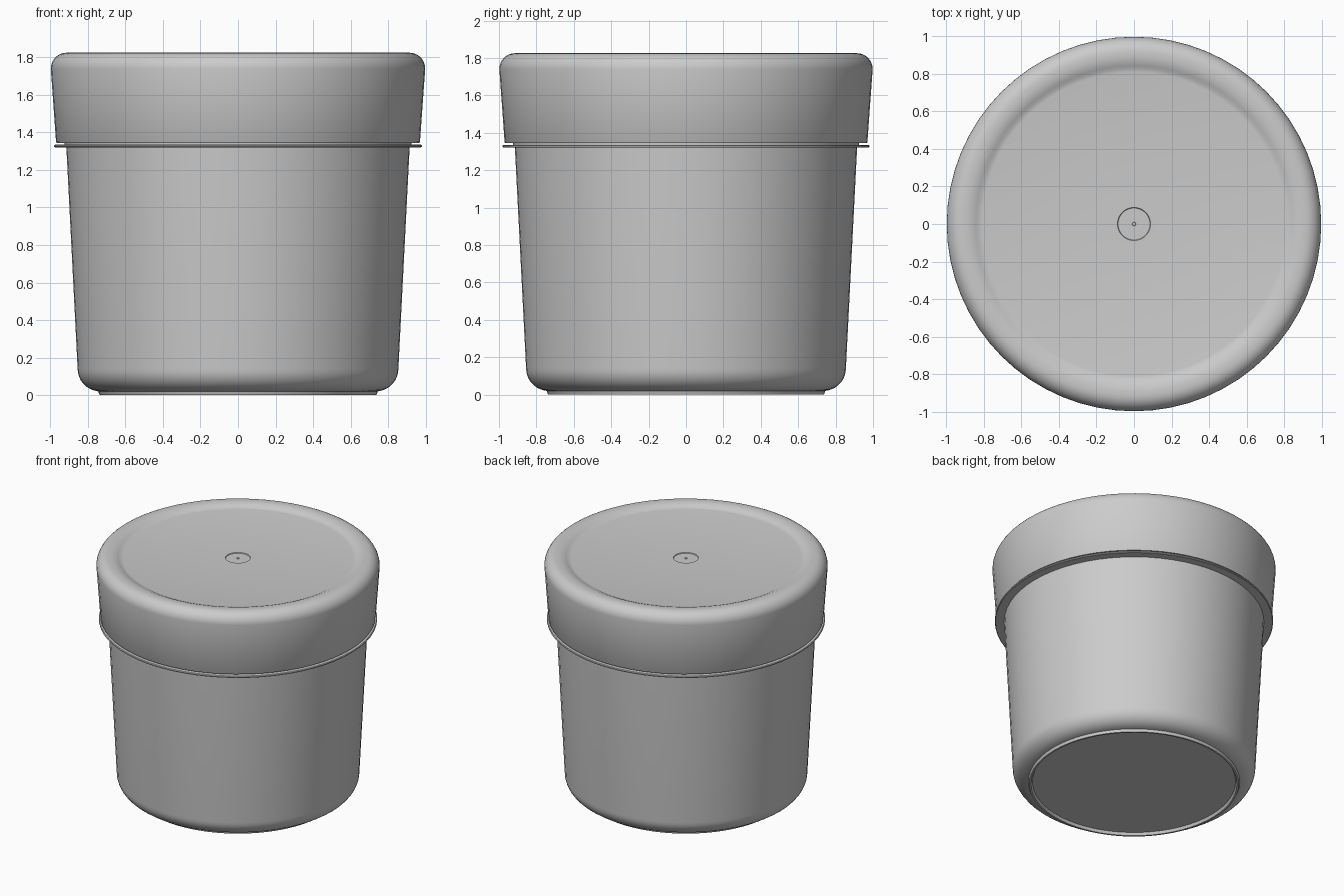
import bpy, bmesh, math

if "Cube" in bpy.data.objects:
    bpy.data.objects.remove(bpy.data.objects["Cube"])

SEGMENTS = 64


def arc(cx, cz, rx, rz, a0, a1, n=8):
    """Points of an elliptical arc in the (radius, height) plane."""
    return [(cx + rx * math.cos(math.radians(a0 + (a1 - a0) * i / n)),
             cz + rz * math.sin(math.radians(a0 + (a1 - a0) * i / n)))
            for i in range(n + 1)]


def lathe(name, profile):
    """Spin a (radius, height) profile about z."""
    bm = bmesh.new()
    verts = [bm.verts.new((r, 0, z)) for r, z in profile]
    edges = [bm.edges.new(pair) for pair in zip(verts, verts[1:])]
    bmesh.ops.spin(bm, geom=verts + edges, cent=(0, 0, 0), axis=(0, 0, 1),
                   angle=math.tau, steps=SEGMENTS, use_duplicate=False)
    bmesh.ops.remove_doubles(bm, verts=bm.verts, dist=1e-4)
    bmesh.ops.recalc_face_normals(bm, faces=bm.faces)
    mesh = bpy.data.meshes.new(name)
    bm.to_mesh(mesh)
    bm.free()
    obj = bpy.data.objects.new(name, mesh)
    bpy.context.collection.objects.link(obj)
    bpy.ops.object.select_all(action='DESELECT')
    obj.select_set(True)
    bpy.context.view_layer.objects.active = obj
    bpy.ops.object.shade_smooth_by_angle(angle=math.radians(32))
    return obj


# Tub: recessed base, foot ring, tapered wall, thin flange, neck, hollow inside
lathe("tub",
      [(0, 0.02), (0.715, 0.02), (0.725, 0.0), (0.738, 0.0), (0.745, 0.02)]
      + arc(0.735, 0.14, 0.12, 0.12, -80, 0)
      + [(0.915, 1.32), (0.975, 1.32), (0.98, 1.324), (0.98, 1.331),
         (0.975, 1.335), (0.925, 1.335), (0.945, 1.70), (0.915, 1.70),
         (0.825, 0.15)]
      + arc(0.735, 0.14, 0.09, 0.09, 0, -90)
      + [(0, 0.05)])

# Lid: tapered skirt, rounded shoulder, sunken top panel with shallow centre mark
lathe("lid",
      [(0, 1.775), (0.86, 1.775), (0.93, 1.76), (0.965, 1.72), (0.94, 1.345),
       (0.967, 1.345), (0.97, 1.35)]
      + arc(0.915, 1.74, 0.083, 0.085, 0, 90)
      + arc(0.895, 1.86, 0.09, 0.035, -90, -90, 1)[:1]
      + [(0.87, 1.822), (0.845, 1.812), (0.828, 1.803), (0.81, 1.80),
         (0.088, 1.80), (0.085, 1.795), (0.01, 1.795), (0.008, 1.80), (0, 1.80)])
